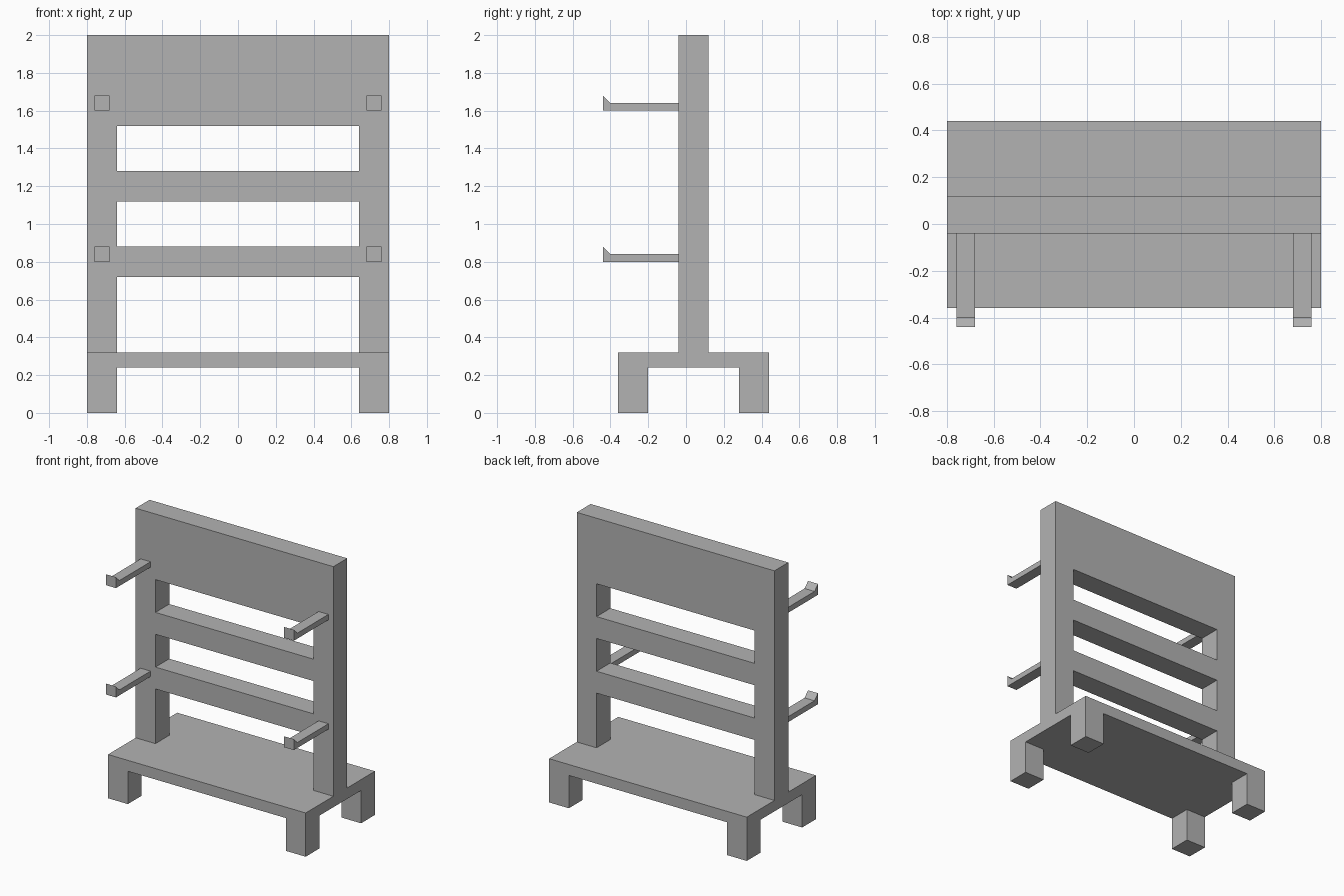
import bpy
import bmesh

cube = bpy.data.objects.get("Cube")
if cube:
    bpy.data.objects.remove(cube, do_unlink=True)

grey = bpy.data.materials.new("plain_grey")
grey.use_nodes = True
colour = (0.45, 0.45, 0.45, 1)
grey.diffuse_color = colour
grey.node_tree.nodes["Principled BSDF"].inputs["Base Color"].default_value = colour


def finish(name, bm):
    bmesh.ops.recalc_face_normals(bm, faces=bm.faces)
    mesh = bpy.data.meshes.new(name)
    bm.to_mesh(mesh)
    bm.free()
    mesh.materials.append(grey)
    obj = bpy.data.objects.new(name, mesh)
    bpy.context.collection.objects.link(obj)
    return obj


def grid_face(bm, us, vs, point, keep):
    """Flat sheet of grid cells; keep(i, j) decides which cells exist."""
    verts = {}

    def vert(i, j):
        if (i, j) not in verts:
            verts[i, j] = bm.verts.new(point(us[i], vs[j]))
        return verts[i, j]

    cells = {}
    for i in range(len(us) - 1):
        for j in range(len(vs) - 1):
            if keep(i, j):
                cells[i, j] = bm.faces.new(
                    [vert(i, j), vert(i + 1, j), vert(i + 1, j + 1), vert(i, j + 1)])
    return cells


def extrude(bm, faces, offset, keep_orig):
    out = bmesh.ops.extrude_face_region(bm, geom=faces, use_keep_orig=keep_orig)
    moved = [g for g in out["geom"] if isinstance(g, bmesh.types.BMVert)]
    bmesh.ops.translate(bm, verts=moved, vec=offset)


columns = [-0.8, -0.64, 0.64, 0.8]

# Back frame: two posts, two rails and a deep top board, with open gaps
levels = [0.32, 0.72, 0.88, 1.12, 1.28, 1.52, 2.0]
bm = bmesh.new()
cells = grid_face(bm, columns, levels, lambda x, z: (x, -0.04, z),
                  lambda i, j: i != 1 or j % 2 == 1)
extrude(bm, list(cells.values()), (0, 0.16, 0), True)
finish("back_frame", bm)

# Base: platform with square legs drawn down from its corners
bm = bmesh.new()
depths = [-0.36, -0.2, 0.28, 0.44]
cells = grid_face(bm, columns, depths, lambda x, y: (x, y, 0.24),
                  lambda i, j: True)
corners = [f for (i, j), f in cells.items() if i != 1 and j != 1]
extrude(bm, list(cells.values()), (0, 0, 0.08), True)
for face in corners:
    extrude(bm, [face], (0, 0, -0.24), False)
finish("base_platform", bm)

# Pegs: slim arms with a small upturned wedge tip
profile = [(-0.04, 0), (-0.44, 0), (-0.44, 0.08), (-0.4, 0.04), (-0.04, 0.04)]
for side, x in (("right", -0.72), ("left", 0.72)):
    for level, z in (("lower", 0.8), ("upper", 1.6)):
        bm = bmesh.new()
        face = bm.faces.new([bm.verts.new((x - 0.04, y, z + h)) for y, h in profile])
        extrude(bm, [face], (0.08, 0, 0), True)
        finish(f"{level}_{side}_peg", bm)
